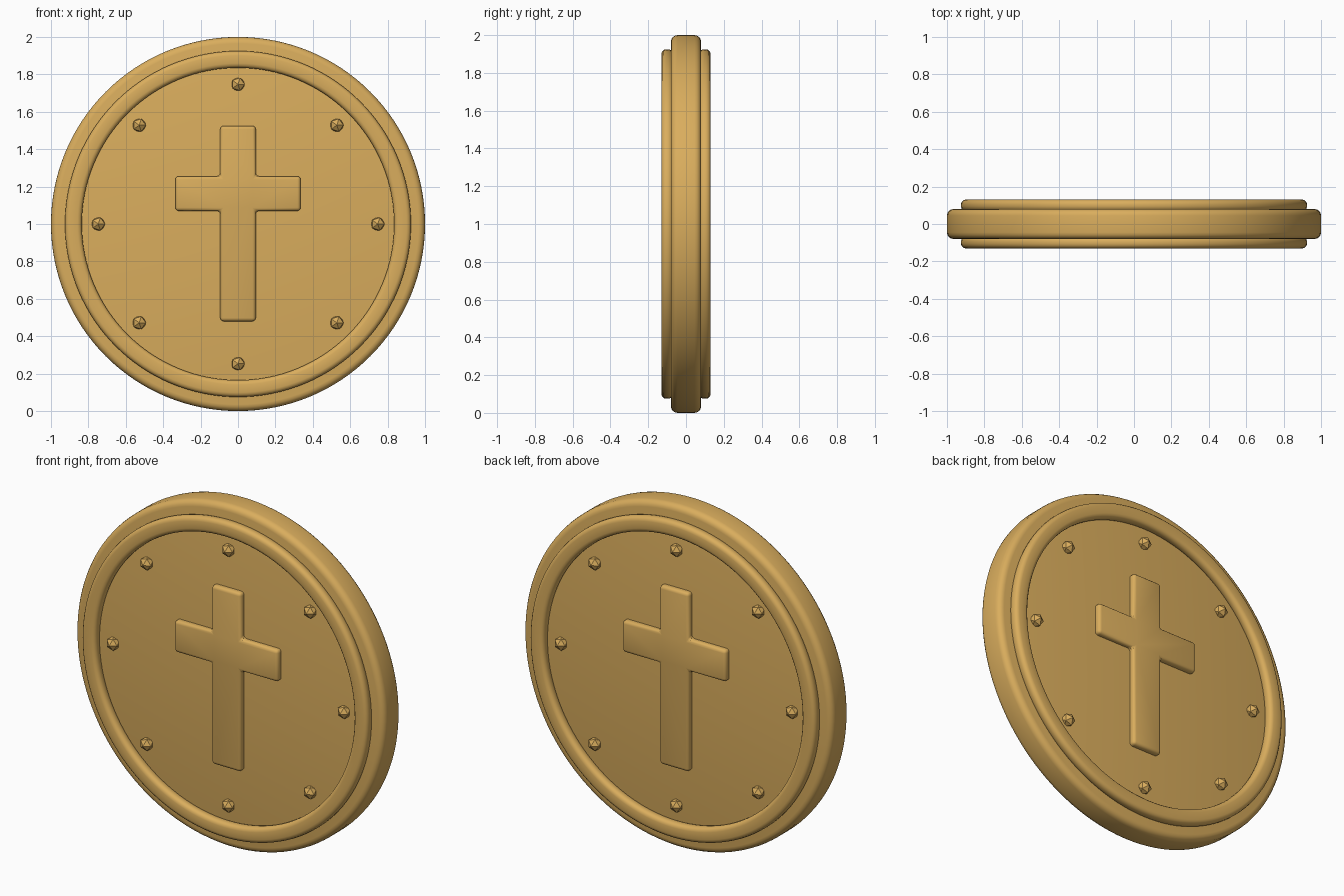
import bpy, bmesh, math
from mathutils import Matrix, Vector

if "Cube" in bpy.data.objects:
    bpy.data.objects.remove(bpy.data.objects["Cube"])

gold = bpy.data.materials.new("antique gold")
gold.diffuse_color = (0.70, 0.42, 0.11, 1)
gold.use_nodes = True
gold.node_tree.nodes["Principled BSDF"].inputs["Base Color"].default_value = gold.diffuse_color

CENTRE = Vector((0, 0, 1))
FACE = 0.08          # half thickness of the disc
TO_Y = Matrix.Rotation(math.radians(90), 4, 'X')


def finish(name, bm, bevel=0, segments=3, smooth=True):
    """Turn a bmesh into an object, optionally rounded and smooth shaded."""
    bmesh.ops.recalc_face_normals(bm, faces=bm.faces)
    mesh = bpy.data.meshes.new(name)
    bm.to_mesh(mesh)
    bm.free()
    mesh.materials.append(gold)
    ob = bpy.data.objects.new(name, mesh)
    bpy.context.collection.objects.link(ob)
    bpy.ops.object.select_all(action='DESELECT')
    ob.select_set(True)
    bpy.context.view_layer.objects.active = ob
    if bevel:
        mod = ob.modifiers.new("rounded edges", 'BEVEL')
        mod.width = bevel
        mod.segments = segments
        mod.limit_method = 'ANGLE'
        mod.angle_limit = math.radians(40)
        bpy.ops.object.modifier_apply(modifier=mod.name)
    if smooth:
        bpy.ops.object.shade_smooth_by_angle(angle=math.radians(32))
    return ob


# Main disc
bm = bmesh.new()
bmesh.ops.create_cone(bm, cap_ends=True, segments=128, radius1=1, radius2=1,
                      depth=2 * FACE, matrix=Matrix.Translation(CENTRE) @ TO_Y)
finish("disc", bm, 0.035, 4)

# Cross outline, half of it mirrored across x
half = [(0.095, 0.48), (0.095, 1.07), (0.335, 1.07),
        (0.335, 1.255), (0.095, 1.255), (0.095, 1.525)]
outline = half + [(-x, z) for x, z in reversed(half)]

for side, label in ((-1, "front"), (1, "back")):
    # Raised ring
    bm = bmesh.new()
    section = [(0.835, FACE - 0.01), (0.925, FACE - 0.01), (0.925, 0.13), (0.835, 0.13)]
    verts = [bm.verts.new((r, side * y, 1)) for r, y in section]
    edges = [bm.edges.new((verts[i], verts[(i + 1) % 4])) for i in range(4)]
    bmesh.ops.spin(bm, geom=verts + edges, cent=CENTRE, axis=(0, 1, 0),
                   angle=math.tau, steps=128, use_duplicate=False)
    bmesh.ops.remove_doubles(bm, verts=bm.verts, dist=1e-4)
    finish(label + "_ring", bm, 0.024, 3)

    # Raised cross
    bm = bmesh.new()
    face = bm.faces.new([bm.verts.new((x, side * 0.06, z)) for x, z in outline])
    ext = bmesh.ops.extrude_face_region(bm, geom=[face])
    bmesh.ops.translate(bm, vec=(0, side * 0.053, 0),
                        verts=[v for v in ext["geom"] if isinstance(v, bmesh.types.BMVert)])
    finish(label + "_cross", bm, 0.018, 3)

    # Faceted studs around the cross
    bm = bmesh.new()
    for i in range(8):
        a = i * math.tau / 8
        pos = CENTRE + Vector((0.747 * math.cos(a), side * 0.085, 0.747 * math.sin(a)))
        bmesh.ops.create_icosphere(bm, subdivisions=1, radius=0.04,
                                   matrix=Matrix.Translation(pos) @ TO_Y)
    finish(label + "_studs", bm, smooth=False)
